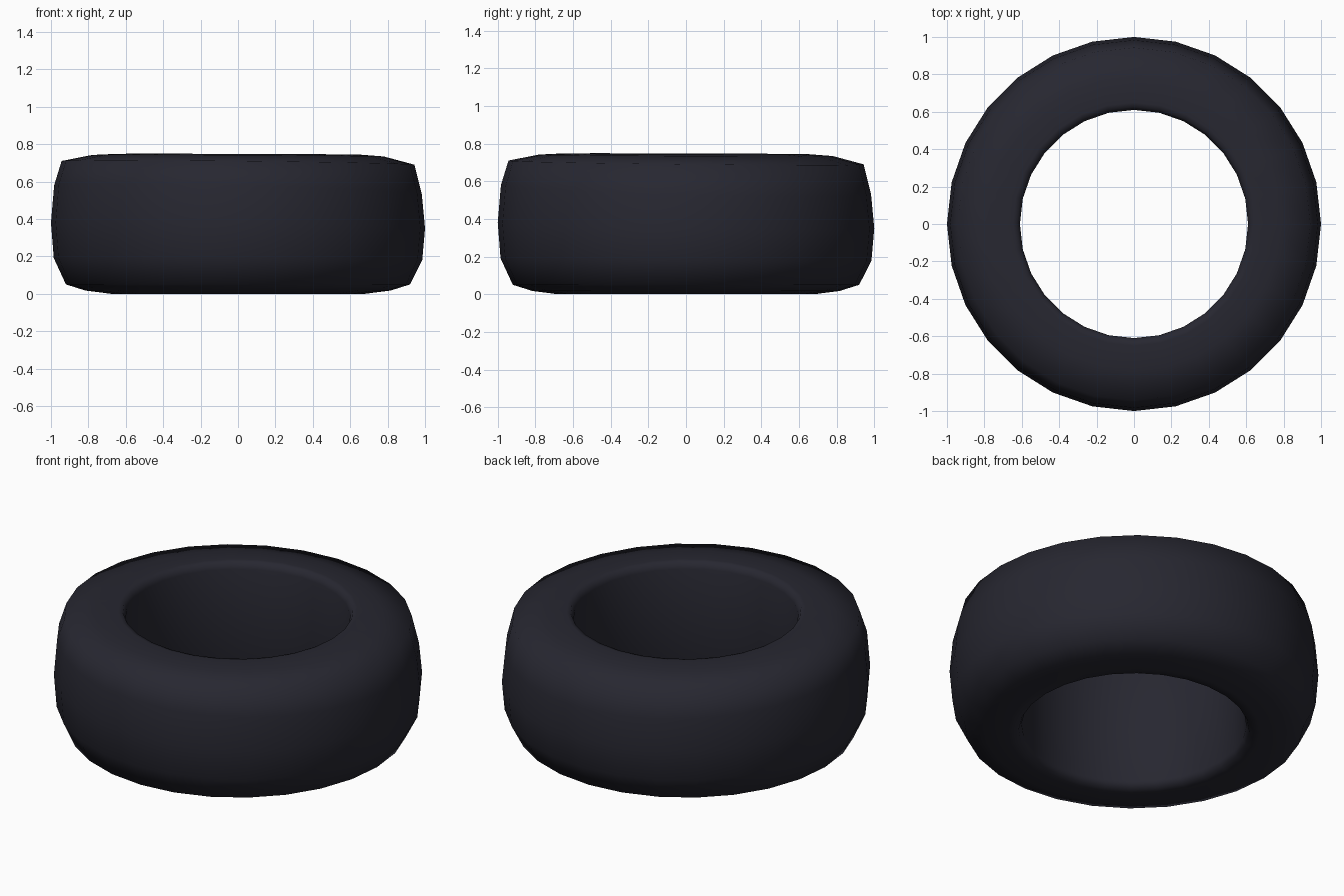
import bpy, bmesh, math

if "Cube" in bpy.data.objects:
    bpy.data.objects.remove(bpy.data.objects["Cube"])

SEGMENTS = 28

# Closed cross-section: radius, height, lean (height change toward -x and -y)
PROFILE = [
    (0.610, 0.040, 0.000),
    (0.625, 0.005, 0.000),
    (0.680, 0.000, 0.000),
    (0.815, 0.017, 0.000),
    (0.920, 0.050, 0.000),
    (0.985, 0.185, 0.006),
    (1.000, 0.365, 0.015),
    (0.983, 0.555, 0.025),
    (0.943, 0.700, 0.010),
    (0.780, 0.738, 0.004),
    (0.650, 0.746, 0.002),
    (0.625, 0.742, 0.002),
    (0.610, 0.705, 0.002),
]

# Tyre body: revolve the profile
bm = bmesh.new()
rings = []
for i in range(SEGMENTS):
    a = 2 * math.pi * i / SEGMENTS
    c, s = math.cos(a), math.sin(a)
    rings.append([bm.verts.new((r * c, r * s, z - lean * (c + s)))
                  for r, z, lean in PROFILE])
n = len(PROFILE)
for i in range(SEGMENTS):
    p, q = rings[i], rings[(i + 1) % SEGMENTS]
    for j in range(n):
        k = (j + 1) % n
        bm.faces.new((p[j], q[j], q[k], p[k])).smooth = True
bmesh.ops.recalc_face_normals(bm, faces=bm.faces)

mesh = bpy.data.meshes.new("tyre")
bm.to_mesh(mesh)
bm.free()

# Dark rubber colour
rubber = bpy.data.materials.new("dark_rubber")
rubber.diffuse_color = (0.02, 0.02, 0.03, 1)
rubber.use_nodes = True
rubber.node_tree.nodes["Principled BSDF"].inputs["Base Color"].default_value = rubber.diffuse_color
mesh.materials.append(rubber)

tyre = bpy.data.objects.new("tyre", mesh)
bpy.context.collection.objects.link(tyre)
